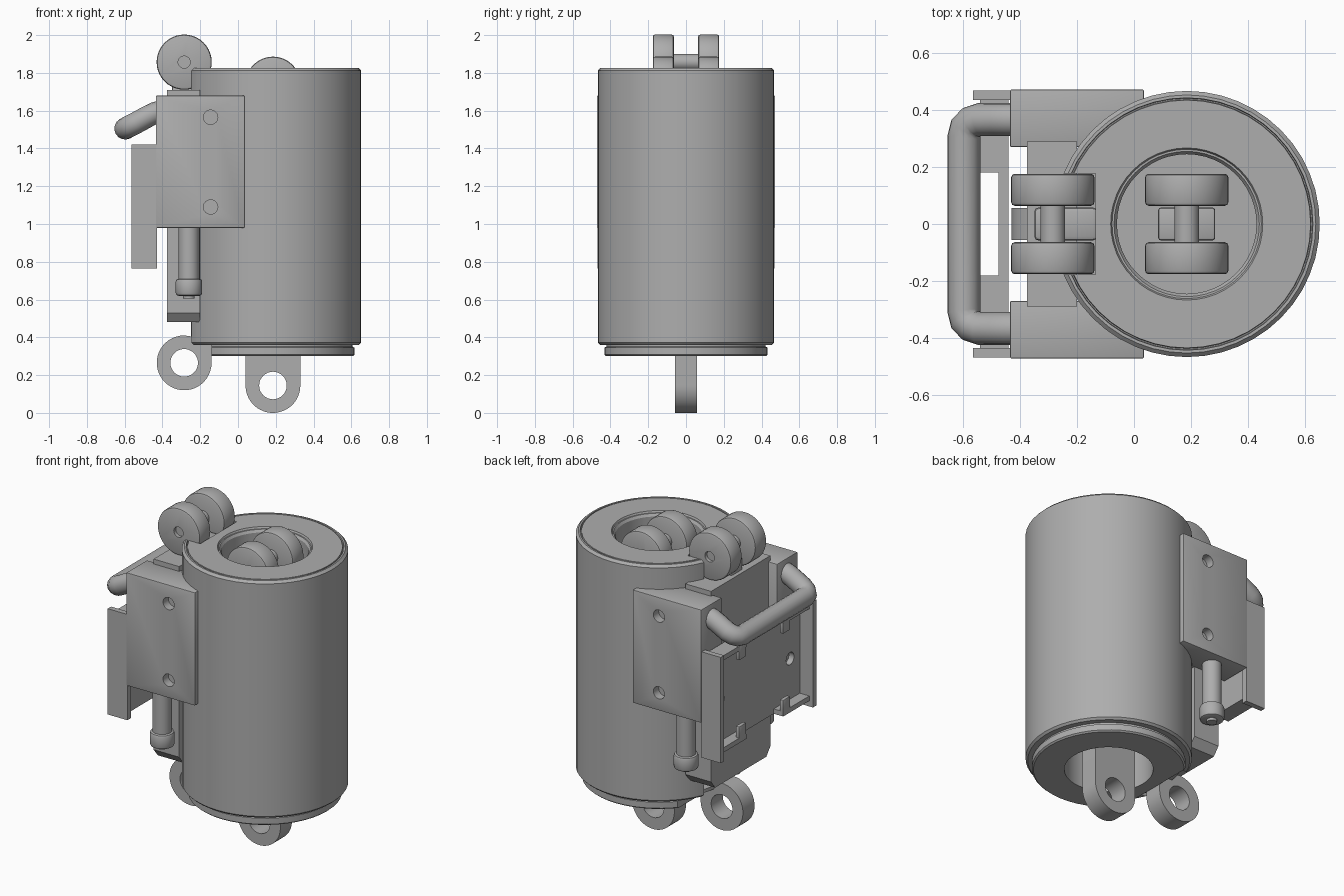
import bpy, bmesh, math
from mathutils import Vector, Matrix

cube = bpy.data.objects.get("Cube")
if cube:
    bpy.data.objects.remove(cube, do_unlink=True)

steel = bpy.data.materials.new("plain grey")
steel.use_nodes = True
GREY = (0.42, 0.42, 0.42, 1)
steel.diffuse_color = GREY
steel.node_tree.nodes["Principled BSDF"].inputs["Base Color"].default_value = GREY

AXIS_X = 0.185   # main cylinder axis
LUG_X = -0.285   # side roller and side lug axis


def select(obj):
    bpy.ops.object.select_all(action='DESELECT')
    obj.select_set(True)
    bpy.context.view_layer.objects.active = obj


def finish(name, bm, bevel=0):
    bmesh.ops.recalc_face_normals(bm, faces=bm.faces)
    mesh = bpy.data.meshes.new(name)
    bm.to_mesh(mesh)
    bm.free()
    mesh.materials.append(steel)
    obj = bpy.data.objects.new(name, mesh)
    bpy.context.collection.objects.link(obj)
    select(obj)
    if bevel:
        mod = obj.modifiers.new("bevel", 'BEVEL')
        mod.width, mod.segments, mod.limit_method = bevel, 2, 'ANGLE'
        bpy.ops.object.modifier_apply(modifier=mod.name)
    bpy.ops.object.shade_smooth_by_angle(angle=math.radians(32))
    return obj


def box(name, x, y, z, bevel=0):
    bm = bmesh.new()
    bmesh.ops.create_cube(bm, size=1)
    for v in bm.verts:
        v.co = Vector(((r[0] + r[1]) / 2 + c * (r[1] - r[0]) for c, r in zip(v.co, (x, y, z))))
    return finish(name, bm, bevel)


def rod(name, centre, radius, length, axis='Z', bevel=0, sides=32):
    bm = bmesh.new()
    bmesh.ops.create_cone(bm, cap_ends=True, segments=sides, radius1=radius,
                          radius2=radius, depth=length)
    turn = {'X': Matrix.Rotation(math.pi / 2, 3, 'Y'),
            'Y': Matrix.Rotation(math.pi / 2, 3, 'X'), 'Z': Matrix.Identity(3)}[axis]
    for v in bm.verts:
        v.co = turn @ v.co + Vector(centre)
    return finish(name, bm, bevel)


def prism(name, outline, low, high, place):
    """Extrude a flat outline; place maps (a, b, depth) to a 3D point."""
    bm = bmesh.new()
    face = bm.faces.new([bm.verts.new(place(a, b, low)) for a, b in outline])
    shift = Vector(place(0, 0, high)) - Vector(place(0, 0, low))
    new = bmesh.ops.extrude_face_region(bm, geom=[face], use_keep_orig=True)["geom"]
    bmesh.ops.translate(bm, vec=shift, verts=[g for g in new if isinstance(g, bmesh.types.BMVert)])
    return finish(name, bm)


def lathe(name, profile, closed=False):
    bm = bmesh.new()
    verts = [bm.verts.new((AXIS_X + r, 0, z)) for r, z in profile]
    pairs = list(zip(verts, verts[1:])) + ([(verts[-1], verts[0])] if closed else [])
    edges = [bm.edges.new(p) for p in pairs]
    bmesh.ops.spin(bm, geom=verts + edges, cent=(AXIS_X, 0, 0), axis=(0, 0, 1),
                   angle=2 * math.pi, steps=48)
    bmesh.ops.remove_doubles(bm, verts=bm.verts, dist=0.0005)
    return finish(name, bm)


def cut(obj, cutter):
    cutter.hide_render = True
    select(obj)
    mod = obj.modifiers.new("cut", 'BOOLEAN')
    mod.operation, mod.solver, mod.object = 'DIFFERENCE', 'EXACT', cutter
    bpy.ops.object.modifier_apply(modifier=mod.name)
    bpy.data.objects.remove(cutter, do_unlink=True)
    bpy.ops.object.shade_smooth_by_angle(angle=math.radians(32))


def arc(x, z, radius, start, end, steps=32):
    angles = [math.radians(start + (end - start) * i / steps) for i in range(steps + 1)]
    return [(x + radius * math.cos(a), z + radius * math.sin(a)) for a in angles]


# Main housing: bored at both ends, with a slot for the side pulley
housing = lathe("housing", [
    (0, 0.55), (0.25, 0.55), (0.25, 0.37), (0.455, 0.36), (0.467, 0.372),
    (0.467, 1.812), (0.453, 1.826), (0.443, 1.826), (0.441, 1.812), (0.437, 1.812),
    (0.435, 1.826), (0.267, 1.826), (0.262, 1.815), (0.255, 1.815), (0.245, 1.80),
    (0.245, 1.50), (0, 1.50)])
cut(housing, box("slot_cutter", (-0.5, -0.135), (-0.178, 0.178), (0.2, 2)))

# Bottom retaining ring with one flat side
ring = lathe("bottom_ring", [
    (0.25, 0.30), (0.423, 0.30), (0.432, 0.308), (0.432, 0.345), (0.42, 0.352),
    (0.42, 0.38), (0.25, 0.38)], closed=True)
cut(ring, box("flat_cutter", (-0.5, -0.14), (-0.6, 0.6), (0.2, 0.359)))

# Lugs with eye holes below
front_plane = lambda a, b, d: (a, d, b)
main_lug = prism("main_lug", arc(AXIS_X, 0.145, 0.145, 180, 360) +
                 [(AXIS_X + 0.145, 0.57), (AXIS_X - 0.145, 0.57)], -0.057, 0.057, front_plane)
cut(main_lug, rod("eye_cutter", (AXIS_X, 0, 0.145), 0.073, 1, 'Y'))
side_lug = prism("side_lug", arc(LUG_X, 0.265, 0.145, 90, 360) +
                 [(-0.14, 0.6), (-0.25, 0.6), (-0.25, 0.405)], -0.057, 0.057, front_plane)
cut(side_lug, rod("side_eye_cutter", (LUG_X, 0, 0.265), 0.073, 1, 'Y'))

# Paired rollers above
for name, x, z in (("main", AXIS_X, 1.74), ("side", LUG_X, 1.857)):
    rod(name + "_roller_axle", (x, 0, z), 0.043, 0.2, 'Y')
    for s in (-1, 1):
        roller = rod(f"{name}_roller_{'front' if s < 0 else 'back'}",
                     (x, s * 0.12, z), 0.146, 0.112, 'Y', 0.012, 40)
        cut(roller, rod("centre_cutter", (x, s * 0.18, z), 0.032, 0.05, 'Y'))
box("main_roller_support", (0.085, 0.285), (-0.058, 0.058), (1.49, 1.68), 0.01)
box("side_roller_support", (-0.35, -0.13), (-0.058, 0.058), (1.5, 1.79), 0.015)

# Mounting body on the flat side
prism("mounting_body", [(-0.25, 0.48), (0.25, 0.48), (0.29, 0.53), (0.29, 1.71),
                        (-0.29, 1.71), (-0.29, 0.53)], -0.375, -0.2,
      lambda a, b, d: (d, a, b))

# Carrier plate between the side flanges
carrier = box("carrier_plate", (-0.475, -0.44), (-0.44, 0.44), (0.80, 1.40))

for s in (-1, 1):
    side = "front" if s < 0 else "back"
    span = lambda a, b: tuple(sorted((s * a, s * b)))
    # Cheek blocks with bolt holes
    cheek = box(side + "_cheek", (-0.435, 0.035), span(0.27, 0.472), (0.98, 1.68), 0.005)
    for z in (1.09, 1.565):
        cut(cheek, rod("bolt_cutter", (-0.145, s * 0.47, z), 0.038, 0.1, 'Y'))
    # Flanges and hooks
    box(side + "_flange", (-0.565, -0.43), span(0.435, 0.468), (0.765, 1.42))
    for place, z, lip in (("lower", (0.80, 0.83), (0.80, 0.90)),
                          ("upper", (1.37, 1.40), (1.31, 1.40))):
        box(f"{side}_{place}_hook", (-0.54, -0.46), span(0.18, 0.44), z)
        box(f"{side}_{place}_hook_lip", (-0.54, -0.515), span(0.18, 0.25), lip, 0.006)
    cut(carrier, rod("hole_cutter", (-0.46, s * 0.34, 1.08), 0.038, 0.2, 'X'))
    # Hanging pins
    rod(side + "_pin", (-0.26, s * 0.37, 0.84), 0.055, 0.36)
    rod(side + "_pin_collar", (-0.26, s * 0.37, 0.665), 0.07, 0.09, 'Z', 0.015)
    rod(side + "_pin_tip", (-0.26, s * 0.37, 0.62), 0.03, 0.03)

# Carrying handle: a bent tube
half = [(-0.39, 0.367, 1.60), (-0.44, 0.367, 1.588), (-0.48, 0.367, 1.568),
        (-0.54, 0.367, 1.535), (-0.57, 0.358, 1.52), (-0.59, 0.338, 1.509),
        (-0.597, 0.305, 1.505)]
path = half + [(x, -y, z) for x, y, z in reversed(half)]
curve = bpy.data.curves.new("handle", 'CURVE')
curve.dimensions = '3D'
curve.bevel_depth, curve.bevel_resolution, curve.use_fill_caps = 0.058, 6, True
spline = curve.splines.new('POLY')
spline.points.add(len(path) - 1)
for point, co in zip(spline.points, path):
    point.co = (*co, 1)
curve.materials.append(steel)
handle = bpy.data.objects.new("handle", curve)
bpy.context.collection.objects.link(handle)
select(handle)
bpy.ops.object.convert(target='MESH')
bpy.ops.object.shade_smooth_by_angle(angle=math.radians(50))
